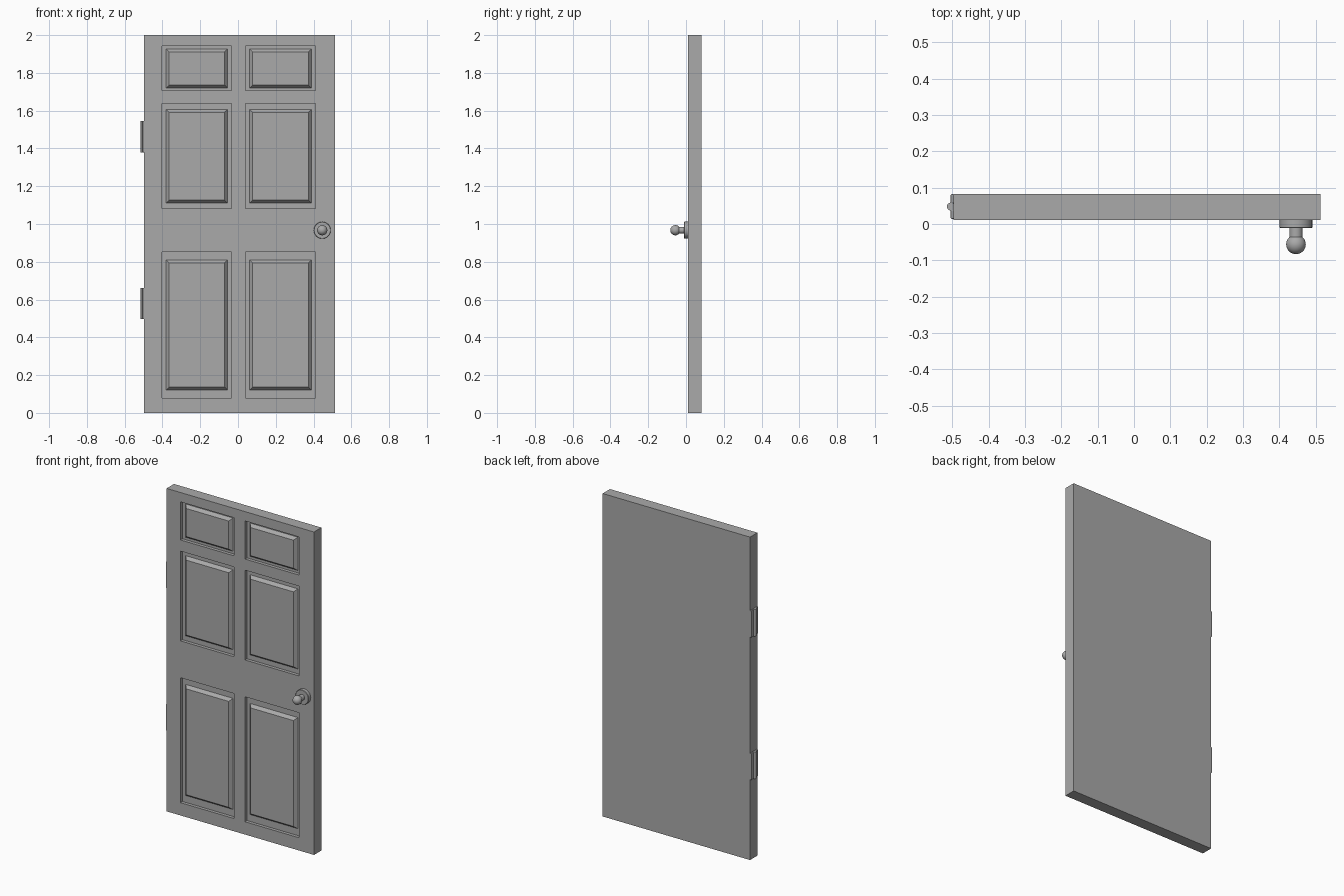
import bpy
import bmesh
import math
from mathutils import Matrix, Vector

cube = bpy.data.objects.get("Cube")
if cube:
    bpy.data.objects.remove(cube, do_unlink=True)

grey = bpy.data.materials.new("door_grey")
grey.use_nodes = True
colour = (0.4, 0.4, 0.4, 1)
grey.diffuse_color = colour
grey.node_tree.nodes["Principled BSDF"].inputs["Base Color"].default_value = colour

FRONT, BACK = 0.011, 0.083
LEFT, RIGHT = -0.497, 0.513


def finish(bm, name, smooth=False):
    bmesh.ops.recalc_face_normals(bm, faces=bm.faces)
    mesh = bpy.data.meshes.new(name)
    bm.to_mesh(mesh)
    bm.free()
    mesh.materials.append(grey)
    obj = bpy.data.objects.new(name, mesh)
    bpy.context.collection.objects.link(obj)
    if smooth:
        bpy.ops.object.select_all(action='DESELECT')
        obj.select_set(True)
        bpy.context.view_layer.objects.active = obj
        bpy.ops.object.shade_smooth_by_angle(angle=math.radians(35))
    return obj


# Door slab: stiles and rails around six recessed, raised-field panels
def door():
    xs = [LEFT, -0.402, -0.034, 0.04, 0.41, RIGHT]
    zs = [0, 0.079, 0.853, 1.081, 1.637, 1.706, 1.942, 2]
    margins = {1: 0.043, 3: 0.03, 5: 0.015}   # rail-side margin per panel row
    bm = bmesh.new()
    grid = [[bm.verts.new((x, FRONT, z)) for z in zs] for x in xs]
    for i in range(len(xs) - 1):
        for j in range(len(zs) - 1):
            outer = [grid[i][j], grid[i + 1][j], grid[i + 1][j + 1], grid[i][j + 1]]
            if i % 2 == 0 or j % 2 == 0:
                bm.faces.new(outer)
                continue
            # Rings: recess floor edge, field base, field top
            m = margins[j]
            for dx, dz, depth in ((0, 0, 0.02), (0.022, m, 0.02), (0.038, m + 0.016, 0.001)):
                x0, x1 = xs[i] + dx, xs[i + 1] - dx
                z0, z1 = zs[j] + dz, zs[j + 1] - dz
                ring = [bm.verts.new((x, FRONT + depth, z))
                        for x, z in ((x0, z0), (x1, z0), (x1, z1), (x0, z1))]
                for k in range(4):
                    n = (k + 1) % 4
                    bm.faces.new((outer[k], outer[n], ring[n], ring[k]))
                outer = ring
            bm.faces.new(outer)
    # Sides and plain back
    rim = [e for e in bm.edges if e.is_boundary]
    new = bmesh.ops.extrude_edge_only(bm, edges=rim)["geom"]
    for v in new:
        if isinstance(v, bmesh.types.BMVert):
            v.co.y = BACK
    bmesh.ops.holes_fill(bm, edges=[e for e in bm.edges if e.is_boundary], sides=0)
    finish(bm, "door_slab")


# Turned part on a front-to-back axis from (radius, y) points
def turned(name, profile, x, z, steps=32):
    bm = bmesh.new()
    verts = [bm.verts.new((x + r, y, z)) for r, y in profile]
    edges = [bm.edges.new(pair) for pair in zip(verts, verts[1:])]
    bmesh.ops.spin(bm, geom=verts + edges, cent=(x, 0, z), axis=(0, 1, 0),
                   angle=math.tau, steps=steps)
    bmesh.ops.remove_doubles(bm, verts=bm.verts, dist=0.0001)
    finish(bm, name, True)


def box(name, low, high, bevel):
    low, high = Vector(low), Vector(high)
    bm = bmesh.new()
    bmesh.ops.create_cube(bm, size=1, matrix=Matrix.Translation((low + high) / 2)
                          @ Matrix.Diagonal((*(high - low), 1)))
    obj = finish(bm, name)
    mod = obj.modifiers.new("rounded_edges", 'BEVEL')
    mod.width = bevel
    mod.segments = 2


def cylinder(name, x, y, z, radius, height):
    bm = bmesh.new()
    bmesh.ops.create_cone(bm, cap_ends=True, segments=20, radius1=radius, radius2=radius,
                          depth=height, matrix=Matrix.Translation((x, y, z)))
    finish(bm, name, True)


door()

# Knob: rose plate, neck and ball
KX, KZ = 0.446, 0.967
turned("knob_rose", [(0, FRONT), (0.045, FRONT), (0.045, -0.009),
                     (0.043, -0.011), (0, -0.011)], KX, KZ)
turned("knob_neck", [(0, 0), (0.018, 0), (0.018, -0.045), (0, -0.045)], KX, KZ)
ball = [(0.027 * math.sin(math.pi * i / 16), -0.056 + 0.027 * math.cos(math.pi * i / 16))
        for i in range(17)]
turned("knob_ball", ball, KX, KZ)

# Hinges: two leaves and a pin barrel
for label, z in (("lower", 0.579), ("upper", 1.462)):
    for side, y0, y1 in (("front", 0.014, 0.039), ("rear", 0.057, 0.082)):
        box(f"{label}_hinge_{side}_leaf", (-0.505, y0, z - 0.083),
            (LEFT + 0.002, y1, z + 0.083), 0.003)
    cylinder(f"{label}_hinge_barrel", -0.504, 0.048, z, 0.011, 0.166)
